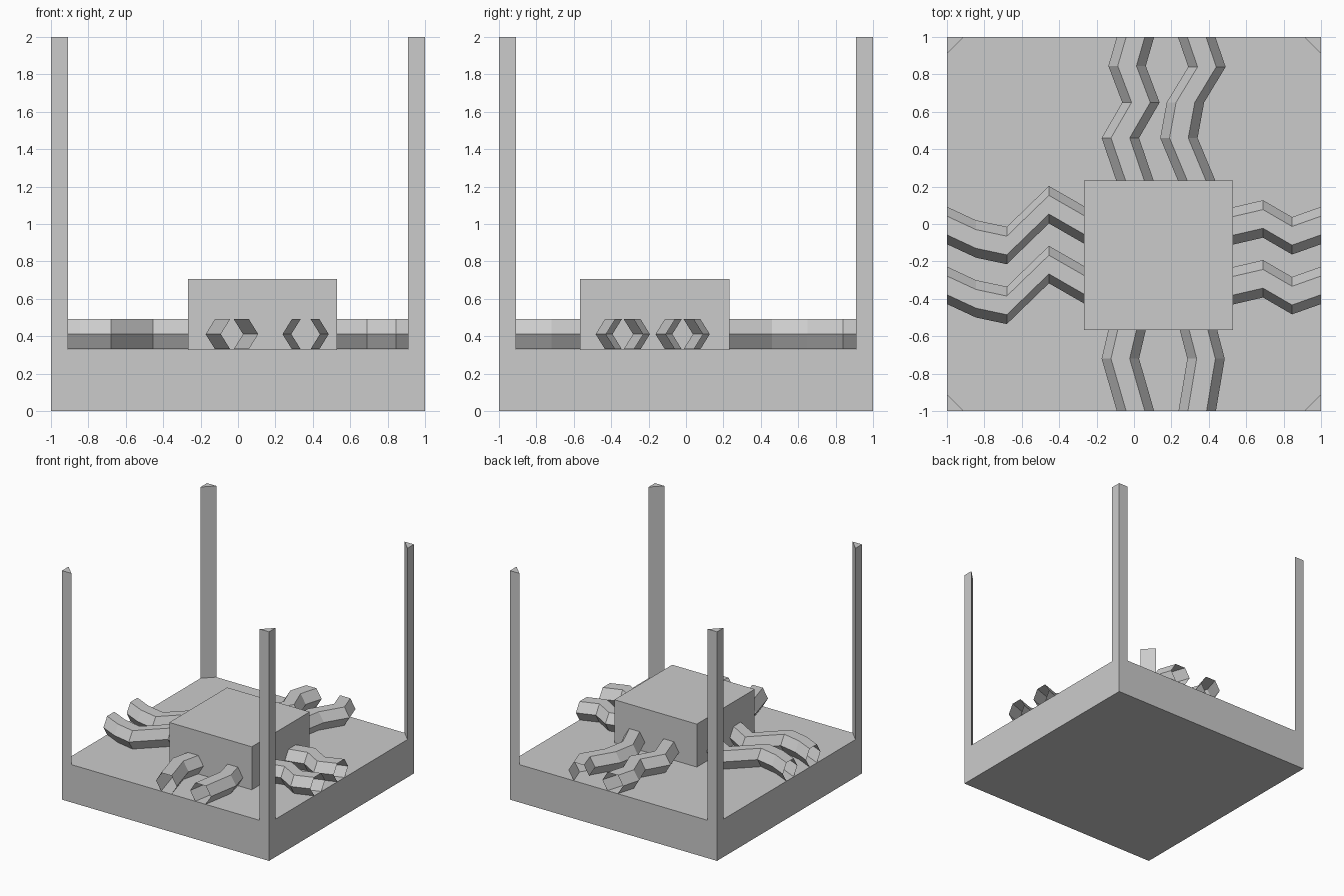
import bpy, bmesh, math

if "Cube" in bpy.data.objects:
    bpy.data.objects.remove(bpy.data.objects["Cube"])

BASE_TOP, BLOCK_TOP = 0.33, 0.705
R_SIDE, R_UP, TUBE_Z = 0.1, 0.093, 0.411


def finish(name, bm):
    me = bpy.data.meshes.new(name)
    bm.to_mesh(me)
    bm.free()
    ob = bpy.data.objects.new(name, me)
    bpy.context.collection.objects.link(ob)
    return ob


def prism(name, outline, z0, z1):
    """Closed vertical prism over an outline in plan."""
    bm = bmesh.new()
    low = [bm.verts.new((x, y, z0)) for x, y in outline]
    high = [bm.verts.new((x, y, z1)) for x, y in outline]
    bm.faces.new(low)
    bm.faces.new(high)
    for i in range(len(low)):
        j = (i + 1) % len(low)
        bm.faces.new((low[i], low[j], high[j], high[i]))
    bmesh.ops.recalc_face_normals(bm, faces=bm.faces)
    return finish(name, bm)


def rect(x0, x1, y0, y1):
    return [(x0, y0), (x1, y0), (x1, y1), (x0, y1)]


def tube(name, path, along, shift=0.0):
    """Open hexagonal tube; path holds (distance along axis, sideways offset)."""
    bm = bmesh.new()
    rings = []
    for d, s in path:
        ring = []
        for k in range(6):
            a = k * math.pi / 3
            side = s + shift + R_SIDE * math.cos(a)
            z = TUBE_Z + R_UP * math.sin(a)
            ring.append(bm.verts.new((d, side, z) if along == 'x' else (side, d, z)))
        rings.append(ring)
    flip = (path[-1][0] > path[0][0]) != (along == 'x')
    for a, b in zip(rings, rings[1:]):
        for k in range(6):
            j = (k + 1) % 6
            quad = (a[k], b[k], b[j], a[j])
            bm.faces.new(quad if not flip else quad[::-1])
    # outward facing walls
    for f in bm.faces:
        f.normal_update()
    if sum(1 for f in bm.faces if (f.calc_center_median().z - TUBE_Z) * f.normal.z < -1e-6):
        bmesh.ops.reverse_faces(bm, faces=bm.faces)
    return finish(name, bm)


# Base slab and central block
prism("base", rect(-1, 1, -1, 1), 0, BASE_TOP)
prism("block", rect(-0.267, 0.53, -0.567, 0.232), BASE_TOP, BLOCK_TOP)

# Triangular corner posts
for sx in (-1, 1):
    for sy in (-1, 1):
        prism("corner_post", [(sx, sy), (sx * 0.91, sy), (sx, sy * 0.91)], BASE_TOP, 2)

# Winding tubes from the block to each edge
left = [(-0.267, -0.005), (-0.455, 0.103), (-0.68, -0.115), (-0.845, -0.08), (-1, -0.008)]
right = [(0.53, -0.01), (0.69, 0.027), (0.845, -0.063), (1, -0.008)]
for shift in (0, -0.32):
    tube("left_tube", left, 'x', shift)
    tube("right_tube", right, 'x', shift)
tube("back_tube", [(0.232, 0.005), (0.46, -0.073), (0.65, 0.037), (0.845, -0.037), (1, 0.008)], 'y')
tube("back_tube", [(0.232, 0.335), (0.46, 0.24), (0.65, 0.275), (0.84, 0.39), (1, 0.335)], 'y')
tube("front_tube", [(-0.567, -0.037), (-0.72, -0.073), (-1, 0.008)], 'y')
tube("front_tube", [(-0.567, 0.345), (-0.72, 0.385), (-1, 0.338)], 'y')
